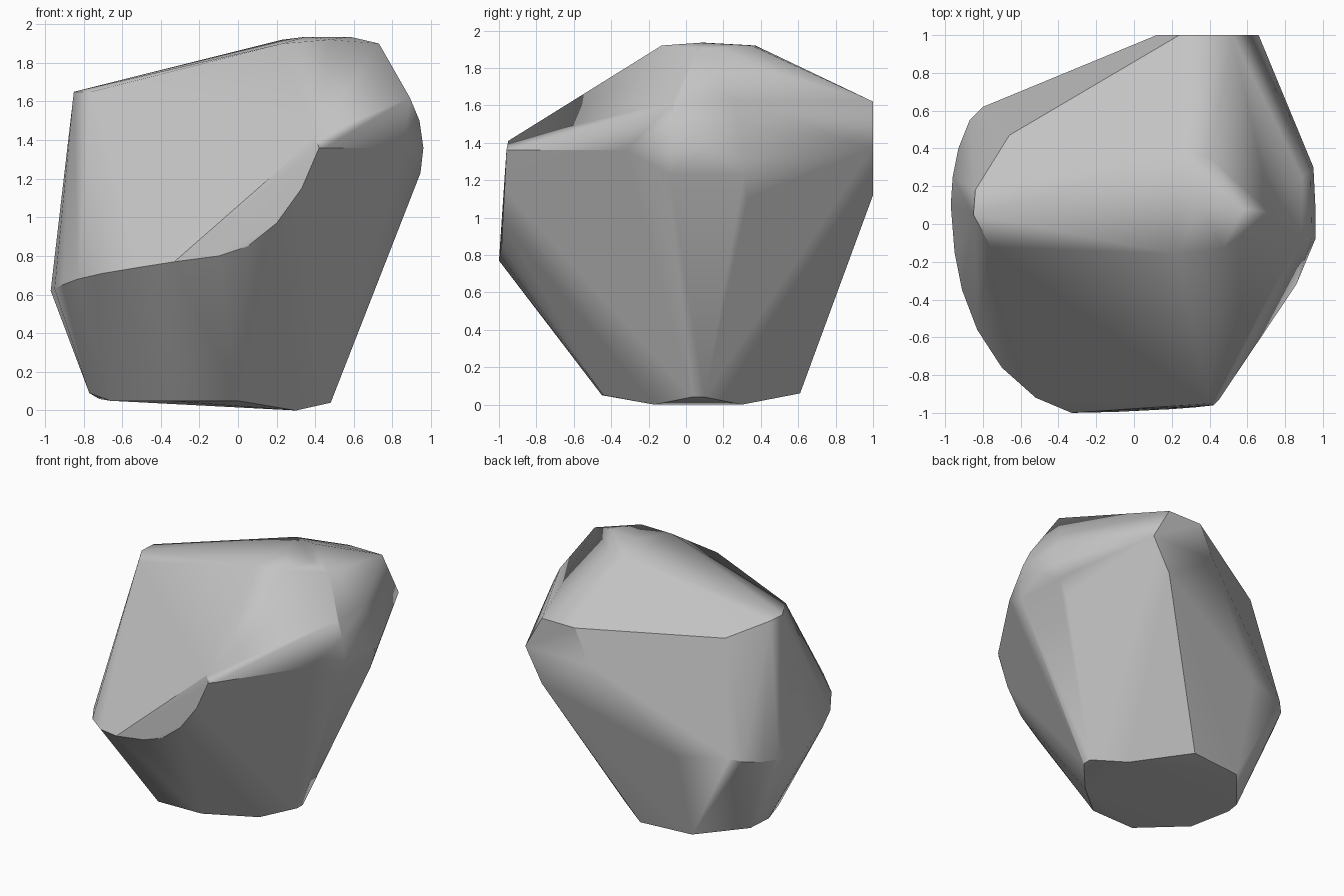
import bpy
import bmesh
from mathutils import Vector

# Remove the default object
default_cube = bpy.data.objects.get("Cube")
if default_cube:
    bpy.data.objects.remove(default_cube, do_unlink=True)


def make_material(name, colour):
    material = bpy.data.materials.new(name)
    material.use_nodes = True
    material.diffuse_color = colour
    shader = next(node for node in material.node_tree.nodes
                  if node.type == "BSDF_PRINCIPLED")
    shader.inputs["Base Color"].default_value = colour
    shader.inputs["Roughness"].default_value = .8
    return material


def level(height, *corners):
    """Place plan corners at one common height."""
    return [Vector((x, y, height)) for x, y in corners]


def trail(*corners):
    """Place corners that each have their own height."""
    return [Vector(corner) for corner in corners]


# Chipped underside, lowest along one short edge
underside = (
    level(0, (.3, -.17), (.3, .3))
    + level(.04, (.48, .03), (.48, .1))
    + level(.05, (0, -.44), (-.36, -.45), (-.66, -.17))
    + level(.06, (-.04, .61), (-.45, .57), (-.72, .25))
    + level(.09, (-.77, .1))
)

# Worn ridge sweeping across the front and around one side
front_ridge = trail(
    (-.97, .1, .62), (-.95, -.15, .63), (-.91, -.35, .65),
    (-.83, -.56, .68), (-.7, -.76, .71), (-.52, -.92, .74),
    (-.33, -1, .77), (-.1, -.995, .8), (.05, -.985, .85),
    (.2, -.98, .97), (.33, -.97, 1.15), (.42, -.96, 1.36),
    (.45, -.93, 1.36), (.4, -.95, 1.41),
)

# Rounded shoulder on the opposite side
shoulder = (
    level(1.62, (.89, -.06), (.89, .25))
    + level(1.5, (.94, -.08), (.935, .28))
    + level(1.36, (.96, -.08), (.96, .1), (.95, .3), (.86, -.32))
    + level(1.23, (.945, -.09), (.94, .31))
    + level(1.1, (.885, .33))
)

# Sloping crown
crown = (
    level(1.935, (.35, .1), (.58, .08))
    + level(1.92, (.23, .37), (.4, .35), (.47, -.13))
    + level(1.9, (.73, .06), (.23, -.16))
    + level(1.65, (-.85, .05), (-.84, .18), (-.76, -.12))
)

# Small flat break at the back and the planes leading to it
back_break = (
    level(1.62, (.52, 1), (.24, 1))
    + level(1.37, (.66, 1), (.12, 1))
    + level(1.12, (.52, 1))
)
back_planes = trail(
    (-.66, .47, 1.58), (-.4, .77, 1.06), (-.45, .75, .72),
    (-.8, .62, .75), (-.87, .55, .72), (-.93, .4, .68), (-.96, .25, .65),
)

# Wrap the broken planes in one solid boulder
mesh = bpy.data.meshes.new("boulder")
bm = bmesh.new()
for corner in (underside + front_ridge + shoulder + crown
               + back_break + back_planes):
    bm.verts.new(corner)
hull = bmesh.ops.convex_hull(bm, input=list(bm.verts))
unused = {item for item in hull["geom_interior"] + hull["geom_unused"]
          if isinstance(item, bmesh.types.BMVert)}
bmesh.ops.delete(bm, geom=list(unused), context="VERTS")
bmesh.ops.recalc_face_normals(bm, faces=list(bm.faces))
bm.to_mesh(mesh)
bm.free()

boulder = bpy.data.objects.new("boulder", mesh)
bpy.context.collection.objects.link(boulder)
stone_grey = make_material("stone grey", (.55, .55, .55, 1))
mesh.materials.append(stone_grey)

# Soft facets with crisp breaks
bpy.ops.object.select_all(action="DESELECT")
boulder.select_set(True)
bpy.context.view_layer.objects.active = boulder
bpy.ops.object.shade_smooth_by_angle(angle=.5)
weighting = boulder.modifiers.new("facet shading", "WEIGHTED_NORMAL")
weighting.mode = "FACE_AREA"
weighting.weight = 100
weighting.keep_sharp = True
